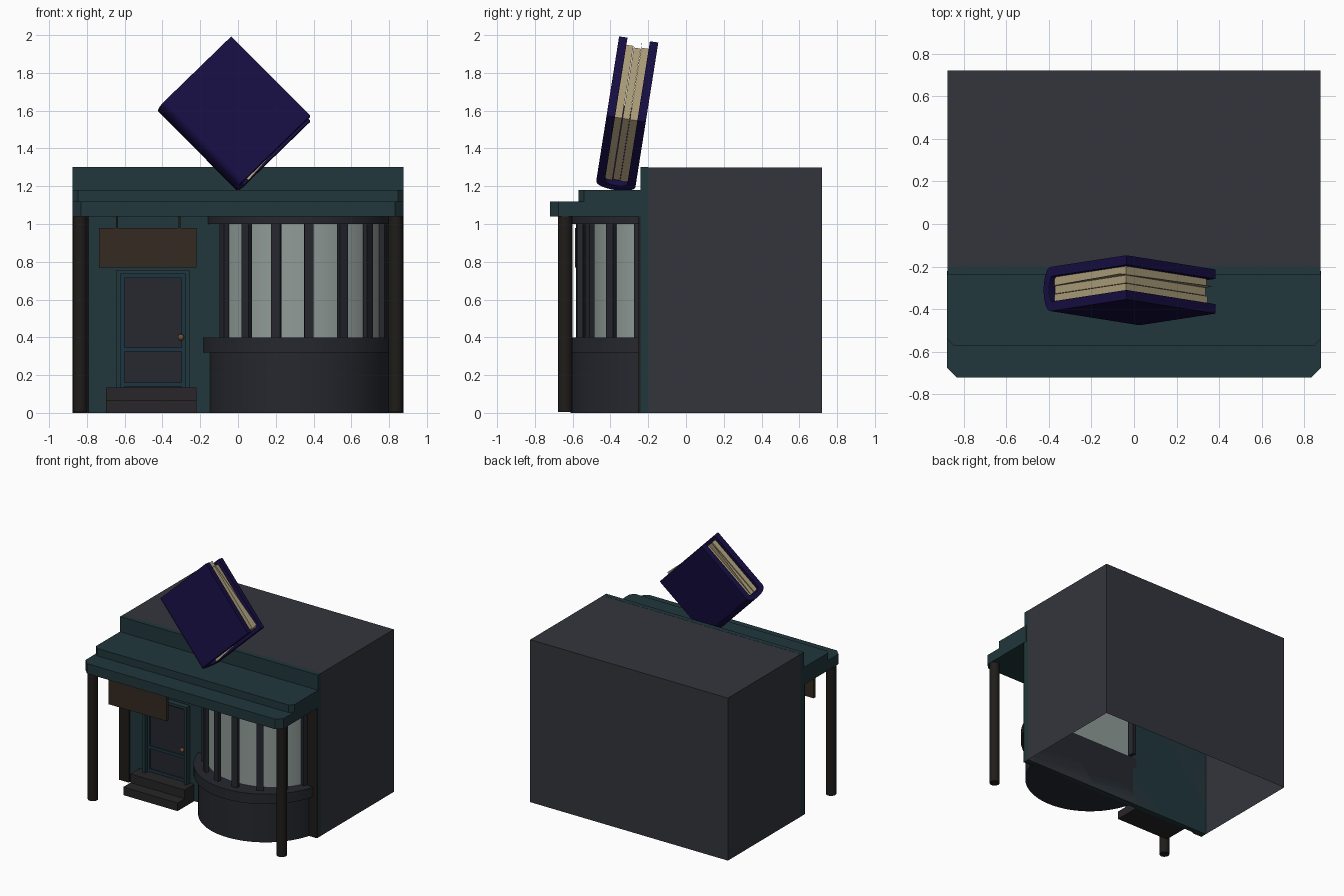
import bpy, bmesh, math
from mathutils import Matrix, Vector

if "Cube" in bpy.data.objects:
    bpy.data.objects.remove(bpy.data.objects["Cube"])


def mat(name, r, g, b):
    m = bpy.data.materials.new(name)
    m.diffuse_color = (r, g, b, 1)
    m.use_nodes = True
    m.node_tree.nodes["Principled BSDF"].inputs["Base Color"].default_value = m.diffuse_color
    return m


WALL = mat("slate", .034, .036, .045)
TEAL = mat("teal", .015, .038, .045)
TRIM = mat("charcoal", .019, .021, .028)
BLUE = mat("door_blue", .012, .035, .055)
WOOD = mat("dark_wood", .014, .012, .010)
BOARD = mat("sign_brown", .035, .024, .015)
STEP = mat("step_stone", .021, .019, .021)
GLASS = mat("pane", .28, .33, .31)
BRASS = mat("brass", .16, .08, .04)
COVER = mat("cover_purple", .008, .004, .055)
PAPER = mat("paper", .42, .35, .20)


def finish(name, bm, m, smooth=False, matrix=None):
    bmesh.ops.recalc_face_normals(bm, faces=bm.faces[:])
    me = bpy.data.meshes.new(name)
    bm.to_mesh(me)
    bm.free()
    me.materials.append(m)
    ob = bpy.data.objects.new(name, me)
    bpy.context.collection.objects.link(ob)
    if matrix:
        ob.matrix_world = matrix
    if smooth:
        bpy.ops.object.select_all(action='DESELECT')
        ob.select_set(True)
        bpy.context.view_layer.objects.active = ob
        bpy.ops.object.shade_smooth_by_angle(angle=math.radians(35))
    return ob


def prism(name, pts, z0, z1, m, smooth=False, matrix=None):
    bm = bmesh.new()
    f = bm.faces.new([bm.verts.new((x, y, z0)) for x, y in pts])
    r = bmesh.ops.extrude_face_region(bm, geom=[f], use_keep_orig=True)
    for v in r["geom"]:
        if isinstance(v, bmesh.types.BMVert):
            v.co.z = z1
    return finish(name, bm, m, smooth, matrix)


def box(name, x0, x1, y0, y1, z0, z1, m, matrix=None):
    return prism(name, [(x0, y0), (x1, y0), (x1, y1), (x0, y1)], z0, z1, m, matrix=matrix)


# Building shell, open underneath, with the shopfront wall
shell = bmesh.new()
bmesh.ops.create_cube(shell, size=1, matrix=Matrix.Translation((0, .26, .65)) @ Matrix.Diagonal((1.75, .92, 1.3, 1)))
shell.faces.ensure_lookup_table()
bottom = [f for f in shell.faces if f.calc_center_median().z < .01]
bmesh.ops.delete(shell, geom=bottom, context='FACES_ONLY')
finish("building_shell", shell, WALL)
box("front_wall", -.875, .875, -.24, -.2, 0, 1.301, TEAL)


# Two-tier canopy with clipped front corners
def tier(name, front, clip, z0, z1):
    w = .877
    prism(name, [(-w, -.22), (-w, front + clip), (-w + clip, front), (w - clip, front),
                 (w, front + clip), (w, -.22)], z0, z1, TEAL)


tier("canopy_lower", -.72, .045, 1.04, 1.12)
tier("canopy_upper", -.57, .03, 1.12, 1.18)

# Columns and wall pilasters
for s, side in ((-1, "left"), (1, "right")):
    bm = bmesh.new()
    bmesh.ops.create_cone(bm, cap_ends=True, segments=20, radius1=.038, radius2=.038, depth=1.05,
                          matrix=Matrix.Translation((s * .836, -.64, .53)))
    finish("column_" + side, bm, WOOD, True)
    xs = sorted((s * .875, s * .79))
    box("pilaster_" + side, *xs, -.252, -.23, 0, 1.04, WOOD)

# Curved bay window
CX, CY = .33, -.107


def bay(name, a, b, z0, z1, m, n=40):
    t = math.acos(.093 / b)
    pts = []
    for i in range(n + 1):
        q = -t + 2 * t * i / n
        pts.append((CX + a * math.sin(q), CY - b * math.cos(q)))
    prism(name, pts, z0, z1, m, True)


bay("bay_base", .495, .505, 0, .32, TRIM)
bay("bay_sill", .53, .535, .32, .40, TRIM)
bay("bay_head", .505, .515, 1.0, 1.04, TRIM)
bay("bay_glass", .45, .40, .40, 1.0, GLASS)
for i, deg in enumerate((-82, -61, -38, -16, 5.5, 29, 51, 72, 86)):
    q = math.radians(deg)
    M = Matrix.Translation((CX + .46 * math.sin(q), CY - .46 * math.cos(q), 0)) @ Matrix.Rotation(q, 4, 'Z')
    box(f"mullion_{i}", -.024, .024, -.015, .015, .40, 1.0, TRIM, M)

# Door steps
box("step_lower", -.70, -.22, -.45, -.23, 0, .065, STEP)
box("step_upper", -.70, -.22, -.36, -.23, .065, .135, STEP)

# Door: leaf, surround, stiles, rails and knob
box("door_leaf", -.63, -.27, -.248, -.235, .135, .75, TRIM)
box("door_jamb_left", -.645, -.622, -.285, -.23, .135, .75, TEAL)
box("door_jamb_right", -.278, -.255, -.285, -.23, .135, .75, TEAL)
box("door_head", -.645, -.255, -.285, -.23, .735, .755, TEAL)
for n, x in (("left", -.622), ("right", -.298)):
    box("door_stile_" + n, x, x + .02, -.258, -.24, .135, .735, BLUE)
for n, z in (("bottom", .14), ("middle", .325), ("top", .715)):
    box("door_rail_" + n, -.622, -.278, -.258, -.24, z, z + .022, BLUE)
bm = bmesh.new()
bmesh.ops.create_uvsphere(bm, u_segments=16, v_segments=8, radius=.017,
                          matrix=Matrix.Translation((-.302, -.275, .40)))
finish("door_knob", bm, BRASS, True)

# Hanging sign board
box("sign_board", -.735, -.22, -.587, -.565, .77, .98, BOARD)
for n, x in (("left", -.64), ("right", -.31)):
    box("sign_hanger_" + n, x - .006, x + .006, -.582, -.57, .97, 1.05, WOOD)

# Giant book on the canopy: local x runs from spine to fore-edge, y is thickness, z along the spine
BOOK = (Matrix.Translation((-.005, -.311, 1.594)) @ Matrix.Rotation(math.radians(-9), 4, 'X')
        @ Matrix.Rotation(math.radians(-44.5), 4, 'Y'))
box("book_front_cover", -.25, .25, -.105, -.06, -.298, .298, COVER, BOOK)
box("book_back_cover", -.25, .25, .06, .105, -.298, .298, COVER, BOOK)
outer = [(-.25 - .045 * math.sin(math.pi * i / 14), -.105 * math.cos(math.pi * i / 14)) for i in range(15)]
inner = [(-.23 - .03 * math.sin(math.pi * i / 14), .065 * math.cos(math.pi * i / 14)) for i in range(15)]
prism("book_spine", outer + inner, -.298, .298, COVER, True, BOOK)

# Page blocks with thin gaps, plus one slipped page
for i, (y0, y1, inset) in enumerate(((-.06, -.022, .0), (-.019, .018, .006), (.021, .06, .002))):
    box(f"pages_{i}", -.25, .222 - inset, y0, y1, -.272 + inset, .272 - inset, PAPER, BOOK)
SLIP = BOOK @ Matrix.Rotation(math.radians(-4.5), 4, 'Y')
box("loose_page", -.235, .243, .019, .0205, -.285, .292, PAPER, SLIP)
